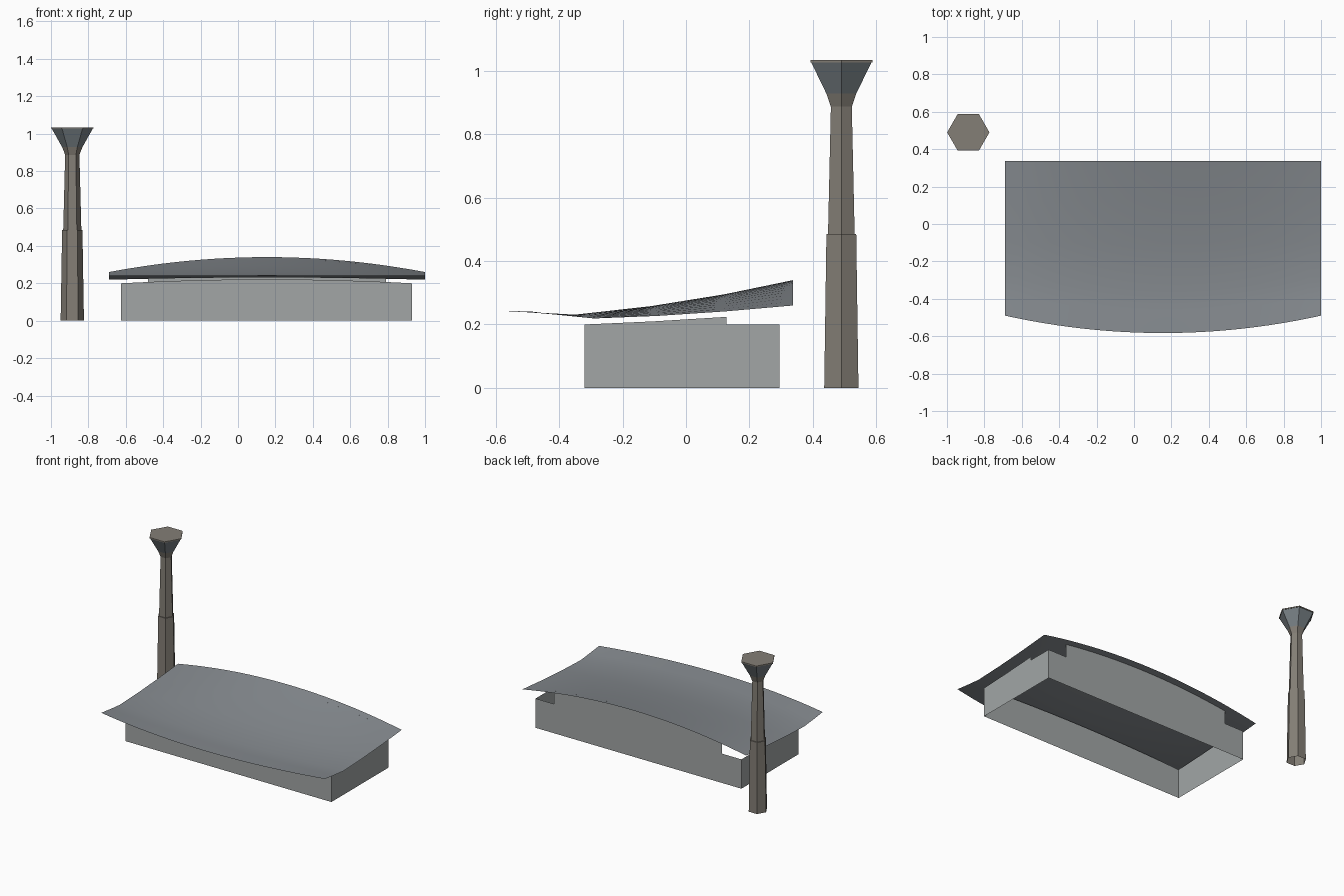
import bpy, math

if "Cube" in bpy.data.objects:
    bpy.data.objects.remove(bpy.data.objects["Cube"])

XC = 0.155          # centre line of the hall
HALF = 0.845        # half width of the roof


def material(name, rgb):
    m = bpy.data.materials.new(name)
    m.diffuse_color = (*rgb, 1)
    m.use_nodes = True
    m.node_tree.nodes["Principled BSDF"].inputs["Base Color"].default_value = m.diffuse_color
    return m


CONCRETE = material("concrete", (0.23, 0.21, 0.18))
GLASS = material("glass", (0.19, 0.22, 0.24))
WALL = material("wall", (0.36, 0.38, 0.38))
ROOF = material("roof", (0.24, 0.26, 0.28))


def make(name, verts, faces, mat, smooth=False):
    me = bpy.data.meshes.new(name)
    me.from_pydata(verts, [], faces)
    me.materials.append(mat)
    for p in me.polygons:
        p.use_smooth = smooth
    ob = bpy.data.objects.new(name, me)
    bpy.context.collection.objects.link(ob)
    return ob


def interp(profile, s):
    i = min(int(s), len(profile) - 2)
    f = s - i
    return [a + (b - a) * f for a, b in zip(profile[i], profile[i + 1])]


# Roof sheet: edge and centre (y, z) profiles blended across the width
EDGE = [(-0.49, 0.241), (-0.39, 0.229), (-0.29, 0.219), (-0.09, 0.227), (0.12, 0.241), (0.338, 0.26)]
MID = [(-0.583, 0.243), (-0.46, 0.237), (-0.35, 0.231), (-0.11, 0.258), (0.12, 0.295), (0.338, 0.34)]


def roof_point(t, s):
    w = 1 - t * t
    (ye, ze), (ym, zm) = interp(EDGE, s), interp(MID, s)
    return (XC + HALF * t, ye + (ym - ye) * w, ze + (zm - ze) * w)


NX, NY = 24, len(EDGE)
verts = [roof_point(-1 + 2 * i / NX, j) for j in range(NY) for i in range(NX + 1)]
faces = [(j * (NX + 1) + i, j * (NX + 1) + i + 1, (j + 1) * (NX + 1) + i + 1, (j + 1) * (NX + 1) + i)
         for j in range(NY - 1) for i in range(NX)]
make("hall_roof", verts, faces, ROOF, smooth=True)

# Hall walls: open above and below, notched at the two back corners
X0, X1, Y0, Y1 = -0.625, 0.93, -0.32, 0.295
N0, N1, NYB = -0.48, 0.79, 0.128


def wall(name, pts):
    make(name, pts, [tuple(range(len(pts)))], WALL)


steps = [N0 + (N1 - N0) * i / 16 for i in range(17)]
back_top = [roof_point((x - XC) / HALF, 4.8) for x in steps]
wall("back_wall", [(X1, Y1, 0), (X0, Y1, 0), (X0, Y1, 0.2), (N0, Y1, 0.2)]
     + [(p[0], Y1, p[2]) for p in back_top] + [(N1, Y1, 0.2), (X1, Y1, 0.2)])
front_top = [(x, Y0, 0.2 + 0.021 * (1 - ((x - XC) / (X1 - XC)) ** 2)) for x in reversed(steps)]
wall("front_wall", [(X0, Y0, 0), (X1, Y0, 0), (X1, Y0, 0.2)] + front_top + [(X0, Y0, 0.2)])
for side, x in (("left", X0), ("right", X1)):
    pts = [(x, Y0, 0), (x, Y1, 0), (x, Y1, 0.2), (x, NYB, 0.2), (x, NYB, 0.224),
           (x, -0.1, 0.21), (x, Y0, 0.2)]
    wall(side + "_wall", pts if side == "right" else pts[::-1])


# Hexagonal tower: stacked rings given as (half width across flats, z)
def hex_tower(name, rings, mat, cap=False):
    verts, faces = [], []
    for a, z in rings:
        r = a / math.cos(math.pi / 6)
        verts += [(-0.886 + r * math.cos(k * math.pi / 3), 0.49 + r * math.sin(k * math.pi / 3), z)
                  for k in range(6)]
    for j in range(len(rings) - 1):
        faces += [(j * 6 + k, j * 6 + (k + 1) % 6, j * 6 + 6 + (k + 1) % 6, j * 6 + 6 + k)
                  for k in range(6)]
    if cap:
        faces.append(tuple(range(len(verts) - 6, len(verts))))
    make(name, verts, faces, mat)


hex_tower("tower_shaft", [(0.054, 0), (0.047, 0.485), (0.042, 0.485), (0.033, 0.887), (0.047, 0.928)], CONCRETE)
hex_tower("tower_cab", [(0.047, 0.928), (0.095, 1.027)], GLASS)
hex_tower("tower_cap", [(0.095, 1.027), (0.098, 1.027), (0.098, 1.034)], CONCRETE, cap=True)
